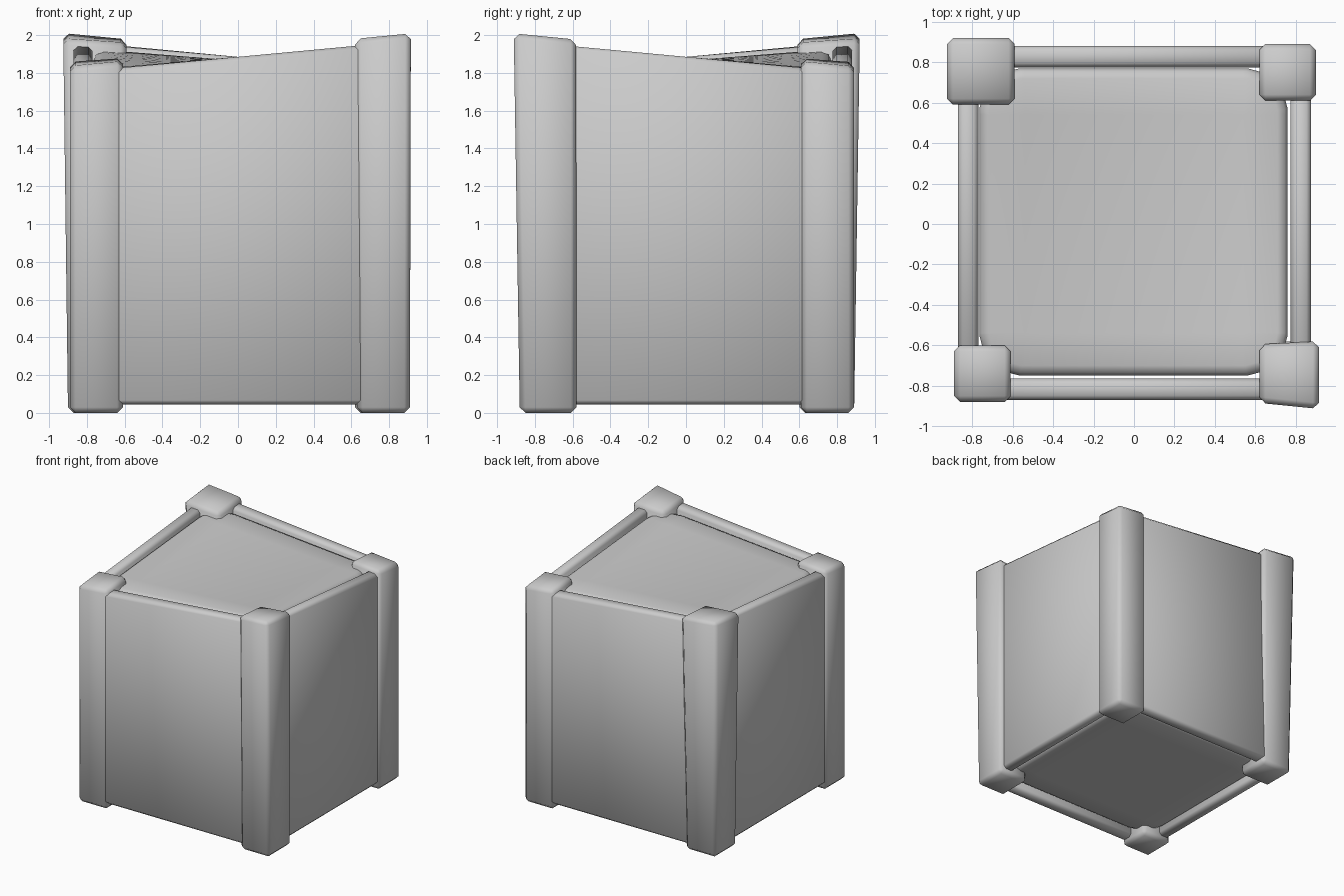
import bpy, bmesh
from math import radians

if "Cube" in bpy.data.objects:
    bpy.data.objects.remove(bpy.data.objects["Cube"])

TWIST = 0.11  # the rim rises on two opposite corners and falls on the others


def saddle(bm):
    for v in bm.verts:
        if v.co.z > 1:
            v.co.z -= TWIST * v.co.x * v.co.y


def box(bm, x0, x1, y0, y1, z0, z1):
    bmesh.ops.create_cube(bm, size=1)
    for v in bm.verts:
        c = v.co
        v.co = (x1 if c.x > 0 else x0, y1 if c.y > 0 else y0, z1 if c.z > 0 else z0)


def finish(bm, name, bevel=0.0):
    if bevel:
        bmesh.ops.bevel(bm, geom=bm.edges[:], offset=bevel, segments=1,
                        profile=0.5, affect='EDGES')
    bmesh.ops.recalc_face_normals(bm, faces=bm.faces[:])
    mesh = bpy.data.meshes.new(name)
    bm.to_mesh(mesh)
    bm.free()
    ob = bpy.data.objects.new(name, mesh)
    bpy.context.collection.objects.link(ob)
    bpy.ops.object.select_all(action='DESELECT')
    ob.select_set(True)
    bpy.context.view_layer.objects.active = ob
    bpy.ops.object.shade_smooth_by_angle(angle=radians(50))


def post(name, sx, sy, top, bottom):
    # top and bottom give inner x, outer x, inner y, outer y
    bm = bmesh.new()
    bmesh.ops.create_cube(bm, size=1)
    for v in bm.verts:
        ix, ox, iy, oy = top if v.co.z > 0 else bottom
        z = 1.92 if v.co.z > 0 else 0.0
        v.co = ((ox if v.co.x * sx > 0 else ix) * sx,
                (oy if v.co.y * sy > 0 else iy) * sy, z)
    saddle(bm)
    if name == "front_right_post":  # slightly skewed head
        for v in bm.verts:
            if v.co.z > 1 and v.co.x < 0.7:
                v.co.y += 0.03 if v.co.y < -0.7 else -0.015
    finish(bm, name, 0.03)


# corner posts
base = (0.61, 0.89, 0.60, 0.88)
post("front_left_post", -1, -1, base, base)
post("back_right_post", 1, 1, (0.62, 0.90, 0.61, 0.89), (0.62, 0.90, 0.61, 0.89))
post("front_right_post", 1, -1, (0.62, 0.915, 0.58, 0.915), (0.63, 0.91, 0.58, 0.88))
post("back_left_post", -1, 1, (0.59, 0.925, 0.59, 0.92), (0.61, 0.90, 0.60, 0.89))

# side panels
for name, dims in {
    "front_panel": (-0.75, 0.75, -0.87, -0.765),
    "back_panel": (-0.75, 0.75, 0.775, 0.88),
    "left_panel": (-0.87, -0.77, -0.75, 0.75),
    "right_panel": (0.775, 0.875, -0.75, 0.75),
}.items():
    bm = bmesh.new()
    box(bm, *dims, 0.045, 1.885)
    saddle(bm)
    finish(bm, name, 0.022)

# rounded inner block
bm = bmesh.new()
box(bm, -0.765, 0.76, -0.75, 0.77, 0.08, 1.865)
upright = [e for e in bm.edges if abs(e.verts[0].co.z - e.verts[1].co.z) > 1]
bmesh.ops.bevel(bm, geom=upright, offset=0.2, segments=3, profile=0.5, affect='EDGES')
rims = [e for e in bm.edges if abs(e.verts[0].co.z - e.verts[1].co.z) < 0.01]
bmesh.ops.bevel(bm, geom=rims, offset=0.05, segments=2, profile=0.5, affect='EDGES')
for i in range(-4, 5):
    for axis in ((1, 0, 0), (0, 1, 0)):
        bmesh.ops.bisect_plane(bm, geom=bm.verts[:] + bm.edges[:] + bm.faces[:],
                               plane_co=[a * i * 0.135 for a in axis], plane_no=axis)
saddle(bm)
finish(bm, "inner_block")
